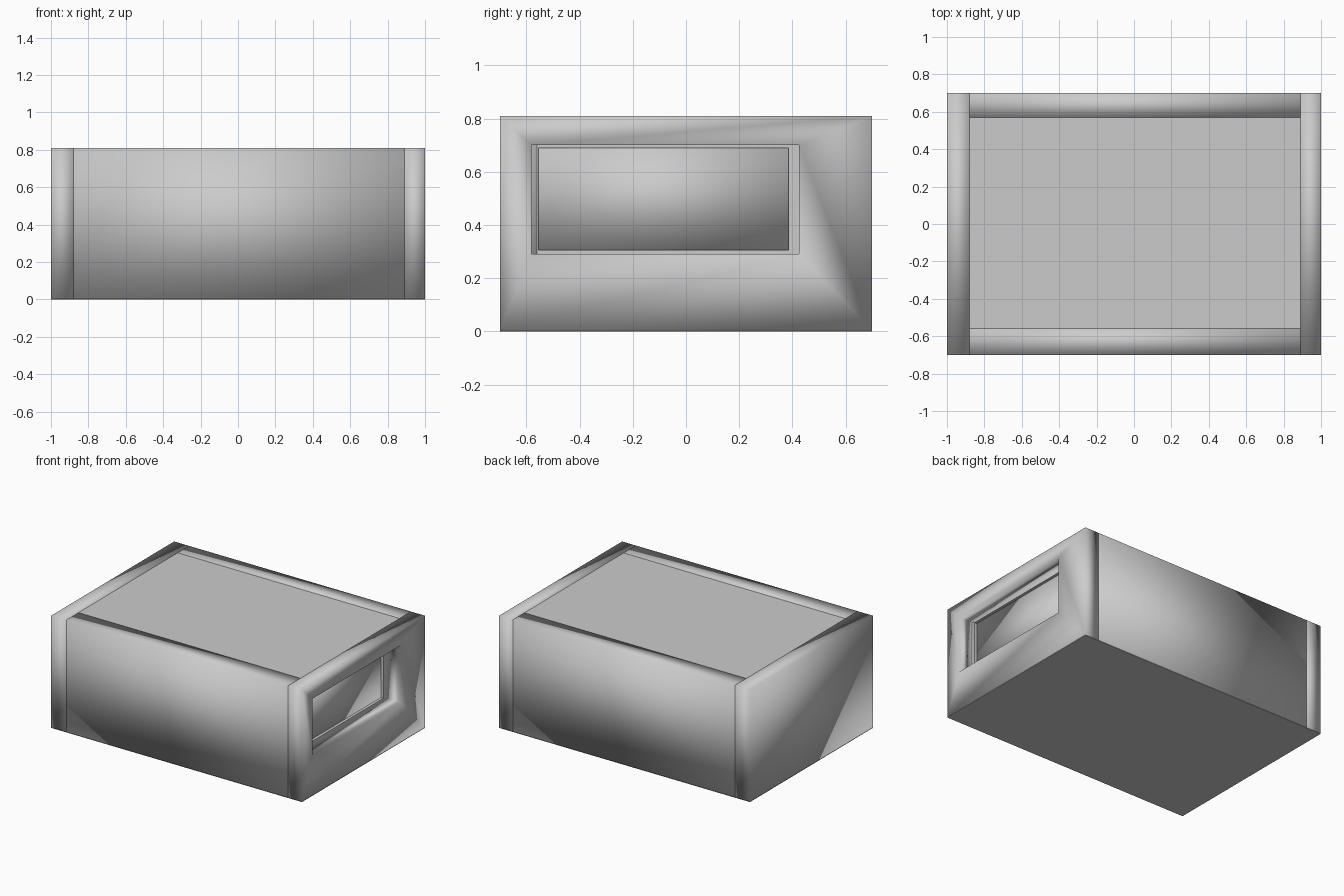
import bpy
import bmesh

if "Cube" in bpy.data.objects:
    bpy.data.objects.remove(bpy.data.objects["Cube"])


def finish(name, bm, smooth):
    bmesh.ops.recalc_face_normals(bm, faces=bm.faces)
    for f in bm.faces:
        f.smooth = smooth
    mesh = bpy.data.meshes.new(name)
    bm.to_mesh(mesh)
    bm.free()
    obj = bpy.data.objects.new(name, mesh)
    bpy.context.collection.objects.link(obj)
    return obj


def block(name, x, y, z, smooth=False):
    """Box from (min, max) ranges."""
    bm = bmesh.new()
    bmesh.ops.create_cube(bm, size=1)
    for v in bm.verts:
        v.co = [r[0] + (c + 0.5) * (r[1] - r[0]) for c, r in zip(v.co, (x, y, z))]
    return finish(name, bm, smooth)


def window_block(name, x, outer, inner, smooth=False):
    """Box with a rectangular opening through x; rects are (y0, y1, z0, z1)."""
    bm = bmesh.new()

    def loop(px, r):
        corners = ((r[0], r[2]), (r[1], r[2]), (r[1], r[3]), (r[0], r[3]))
        return [bm.verts.new((px, a, b)) for a, b in corners]

    loops = [loop(x[1], outer), loop(x[1], inner), loop(x[0], inner), loop(x[0], outer)]
    for k in range(4):
        a, b = loops[k], loops[(k + 1) % 4]
        for i in range(4):
            j = (i + 1) % 4
            bm.faces.new((a[i], a[j], b[j], b[i]))
    return finish(name, bm, smooth)


TOP, BASE = 0.81, 0.003
LEFT, RIGHT = -0.88, 0.89
FRONT, BACK = -0.56, 0.57
OPENING = (-0.58, 0.425, 0.29, 0.70)
PANEL = (-0.555, 0.385, 0.305, 0.69)

# Flat base sheet and flush top panel
block("base", (-1, 1), (-0.7, 0.7), (0, BASE))
block("top_panel", (LEFT, RIGHT), (FRONT, BACK), (TOP - 0.04, TOP))

# Softly shaded walls
block("left_wall", (-1, LEFT), (-0.7, 0.7), (BASE, TOP), True)
block("front_wall", (LEFT, RIGHT), (-0.7, FRONT), (BASE, TOP), True)
block("back_wall", (LEFT, RIGHT), (BACK, 0.7), (BASE, TOP), True)
window_block("right_wall", (RIGHT, 1), (-0.7, 0.7, BASE, TOP), OPENING, True)

# Thin frame behind the opening and the recessed panel it holds
window_block("opening_frame", (RIGHT - 0.05, RIGHT), (-0.60, 0.445, 0.27, 0.72), PANEL)
block("recessed_panel", (RIGHT - 0.05, RIGHT - 0.02), PANEL[:2], PANEL[2:], True)
